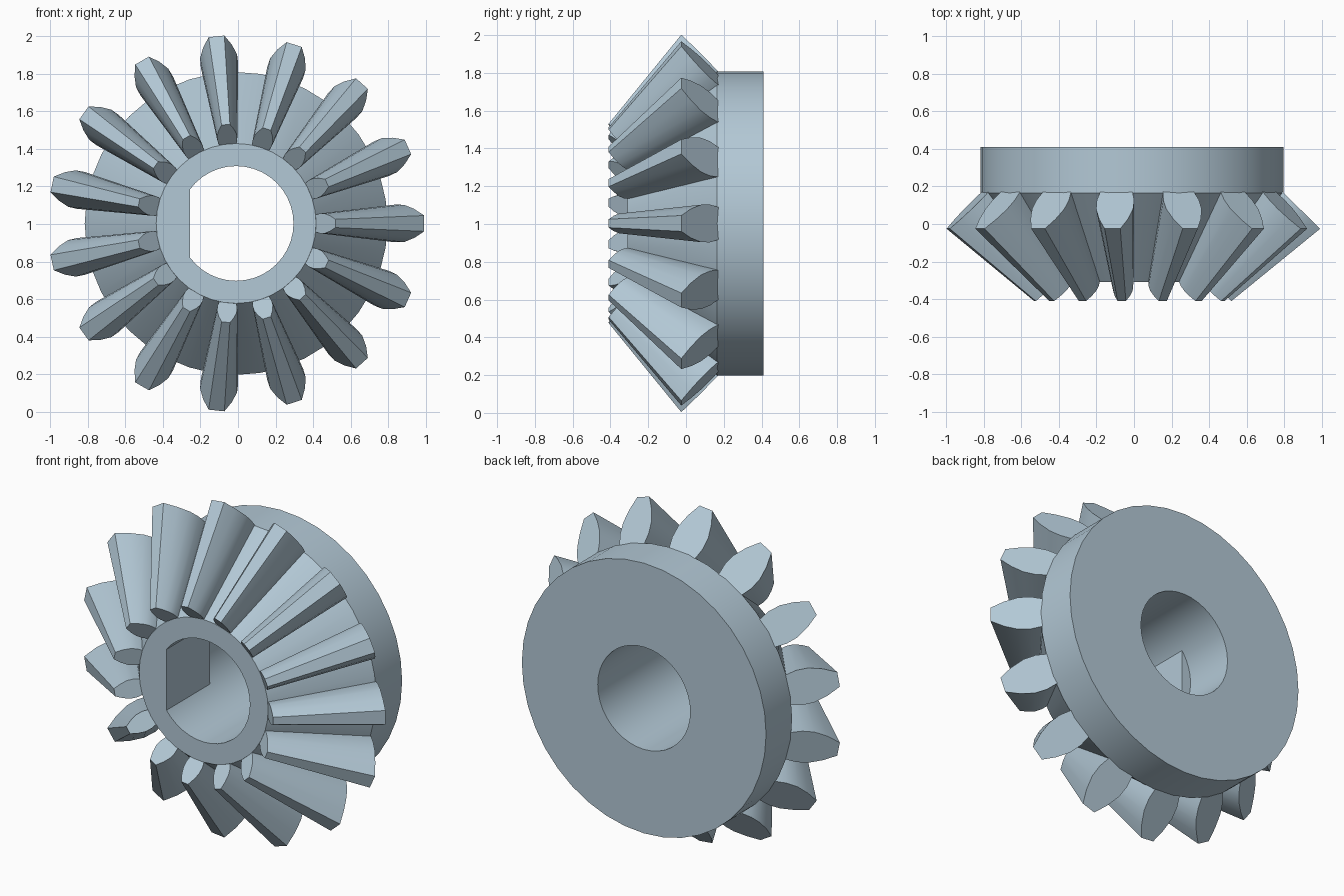
import bpy, bmesh, math
from mathutils import Vector

if "Cube" in bpy.data.objects:
    bpy.data.objects.remove(bpy.data.objects["Cube"])

CX, CZ = -0.01, 1.003        # gear axis, running along y
TEETH, SEGS = 15, 40
APEX = -0.84                 # y of the pitch cone apex
INNER = 0.528                # scale of the small tooth end
BORE, FLAT, FLAT_END = 0.305, -0.245, 0.10

steel = bpy.data.materials.new("pale_blue_steel")
steel.diffuse_color = (0.45, 0.58, 0.67, 1)
steel.use_nodes = True
steel.node_tree.nodes["Principled BSDF"].inputs["Base Color"].default_value = steel.diffuse_color


def polar(r, y, a):
    return Vector((CX + r * math.cos(a), y, CZ + r * math.sin(a)))


def finish(bm, name):
    bmesh.ops.recalc_face_normals(bm, faces=bm.faces[:])
    mesh = bpy.data.meshes.new(name)
    bm.to_mesh(mesh)
    bm.free()
    mesh.materials.append(steel)
    obj = bpy.data.objects.new(name, mesh)
    bpy.context.collection.objects.link(obj)
    bpy.ops.object.select_all(action='DESELECT')
    bpy.context.view_layer.objects.active = obj
    obj.select_set(True)
    bpy.ops.object.shade_smooth_by_angle(angle=math.radians(30))
    return obj


def prism(bm, ring_a, ring_b):
    a = [bm.verts.new(p) for p in ring_a]
    b = [bm.verts.new(p) for p in ring_b]
    n = len(a)
    for i in range(n):
        j = (i + 1) % n
        bm.faces.new((a[i], a[j], b[j], b[i]))
    bm.faces.new(a)
    bm.faces.new(b[::-1])


# Gear body: closed ring profile (radius, y) turned around the axis
profile = [(BORE, -0.309), (0.425, -0.309), (0.805, 0.165),
           (0.805, 0.41), (BORE, 0.41)]
bm = bmesh.new()
rings = [[bm.verts.new(polar(r, y, math.tau * s / SEGS)) for r, y in profile]
         for s in range(SEGS)]
for s in range(SEGS):
    p, q = rings[s], rings[(s + 1) % SEGS]
    for i in range(len(profile)):
        j = (i + 1) % len(profile)
        bm.faces.new((p[i], p[j], q[j], q[i]))
finish(bm, "gear_body")

# Flat in the front part of the bore
half = math.acos(-FLAT / BORE)
arc = [math.pi - half + 2 * half * i / 12 for i in range(13)]
bm = bmesh.new()
prism(bm, [polar(BORE, -0.309, a) for a in arc],
      [polar(BORE, FLAT_END, a) for a in arc])
finish(bm, "bore_flat")

# Teeth: (depth from tip to root, half width), last pair sunk into the body
section = [(0.0, 0.042), (0.27, 0.077), (0.55, 0.099),
           (0.8, 0.1), (1.0, 0.088), (1.12, 0.08)]
outline = [(d, w) for d, w in section] + [(d, -w) for d, w in reversed(section)]


def tooth_ring(scale, angle):
    radial = Vector((math.cos(angle), 0, math.sin(angle)))
    side = Vector((-math.sin(angle), 0, math.cos(angle)))
    ring = []
    for d, w in outline:
        r, y = 1.0 - 0.195 * d, -0.025 + 0.19 * d
        ring.append(Vector((CX, APEX + (y - APEX) * scale, CZ))
                    + radial * r * scale + side * w * scale)
    return ring


bm = bmesh.new()
for t in range(TEETH):
    angle = math.tau * t / TEETH
    prism(bm, tooth_ring(1.0, angle), tooth_ring(INNER, angle))
finish(bm, "gear_teeth")
